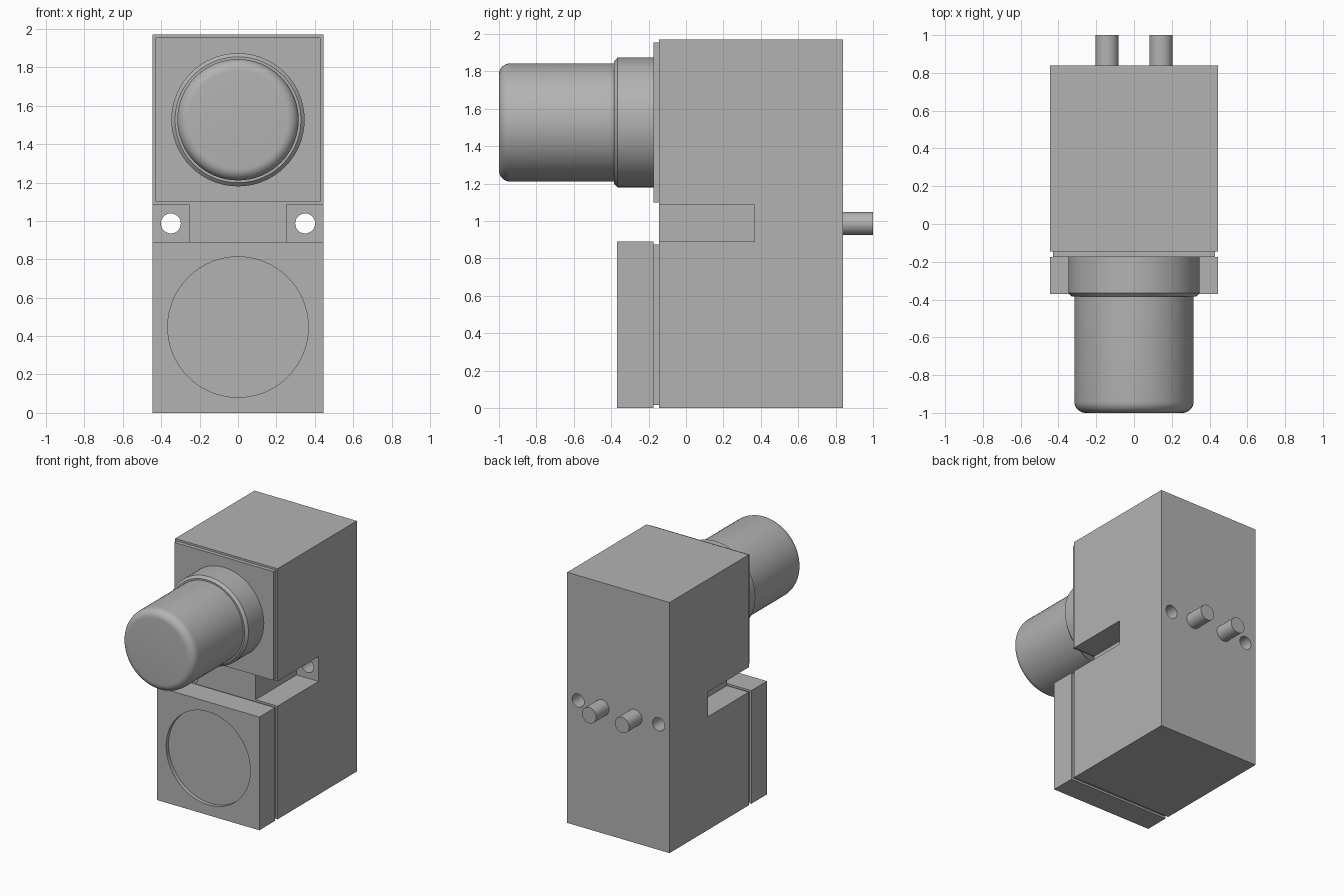
import bpy, math
from mathutils import Matrix

default = bpy.data.objects.get("Cube")
if default:
    bpy.data.objects.remove(default, do_unlink=True)

grey = bpy.data.materials.new("plain grey")
grey.use_nodes = True
colour = (0.45, 0.45, 0.45, 1)
grey.diffuse_color = colour
grey.node_tree.nodes["Principled BSDF"].inputs["Base Color"].default_value = colour


def box(name, x, y, z):
    """Box spanning the given (low, high) ranges."""
    bpy.ops.mesh.primitive_cube_add(size=1)
    ob = bpy.context.object
    ob.name = name
    size = [hi - lo for lo, hi in (x, y, z)]
    centre = [(hi + lo) / 2 for lo, hi in (x, y, z)]
    ob.data.transform(Matrix.Translation(centre) @ Matrix.Diagonal((*size, 1)))
    ob.data.materials.append(grey)
    return ob


def rod(name, x, z, radius, y, sides=64):
    """Cylinder lying along y."""
    bpy.ops.mesh.primitive_cylinder_add(
        vertices=sides, radius=radius, depth=y[1] - y[0],
        location=(x, (y[0] + y[1]) / 2, z), rotation=(math.pi / 2, 0, 0))
    ob = bpy.context.object
    ob.name = name
    ob.data.materials.append(grey)
    bpy.ops.object.shade_smooth_by_angle(angle=math.radians(30))
    return ob


def cut(target, cutter):
    mod = target.modifiers.new("cut", "BOOLEAN")
    mod.operation = "DIFFERENCE"
    mod.solver = "EXACT"
    mod.object = cutter
    bpy.context.view_layer.objects.active = target
    bpy.ops.object.modifier_apply(modifier=mod.name)
    bpy.data.objects.remove(cutter, do_unlink=True)


def lathe(name, z, profile, sides=64):
    """Solid of revolution about the y direction from (radius, y) points."""
    verts, faces = [], []
    n = len(profile)
    for i in range(sides):
        a = 2 * math.pi * i / sides
        verts += [(r * math.cos(a), y, z + r * math.sin(a)) for r, y in profile]
        j = (i + 1) % sides
        faces += [(i * n + k, i * n + k + 1, j * n + k + 1, j * n + k)
                  for k in range(n - 1)]
    faces.append([i * n for i in reversed(range(sides))])
    faces.append([i * n + n - 1 for i in range(sides)])
    mesh = bpy.data.meshes.new(name)
    mesh.from_pydata(verts, [], faces)
    mesh.materials.append(grey)
    ob = bpy.data.objects.new(name, mesh)
    bpy.context.collection.objects.link(ob)
    bpy.ops.object.select_all(action="DESELECT")
    ob.select_set(True)
    bpy.context.view_layer.objects.active = ob
    bpy.ops.object.mode_set(mode="EDIT")
    bpy.ops.mesh.select_all(action="SELECT")
    bpy.ops.mesh.normals_make_consistent(inside=False)
    bpy.ops.object.mode_set(mode="OBJECT")
    bpy.ops.object.shade_smooth_by_angle(angle=math.radians(30))
    return ob


half = 0.445
back, front, plate_front = 0.84, -0.145, -0.175
mid_z, knob_z = 0.987, 1.527

# Housing with side slots and through holes
body = box("housing", (-half, half), (front, back), (0, 1.97))
for side in (-1, 1):
    x = sorted((side * 0.255, side * 0.6))
    cut(body, box("slot_cutter", x, (-0.3, 0.365), (0.89, 1.085)))
    cut(body, rod("hole_cutter", side * 0.35, mid_z, 0.052, (0.2, 1.0), 32))
bpy.ops.object.select_all(action="DESELECT")
body.select_set(True)
bpy.ops.object.shade_smooth_by_angle(angle=math.radians(30))

# Thin inset spacer plates
box("upper_spacer", (-0.43, 0.43), (plate_front, front), (1.10, 1.955))
box("lower_spacer", (-0.43, 0.43), (plate_front, front), (0.015, 0.875))

# Lower front block with a shallow round recess
block = box("front_block", (-half, half), (-0.37, plate_front), (0, 0.89))
cut(block, rod("recess_cutter", 0, 0.447, 0.366, (-0.5, -0.34)))

# Collar with a chamfered rim
lathe("collar", knob_z, [(0.347, plate_front), (0.347, -0.366), (0.328, -0.385)])

# Knob with a rounded front edge
r, fillet, tip = 0.316, 0.06, -1.0
arc = [math.pi / 2 * k / 8 for k in range(9)]
lathe("knob", knob_z, [(r, -0.38)] + [
    (r - fillet + fillet * math.cos(a), tip + fillet - fillet * math.sin(a)) for a in arc])

# Rear pins
for side, label in ((-1, "right"), (1, "left")):
    rod(label + "_rear_pin", side * 0.143, mid_z, 0.062, (back, 1.0), 32)
